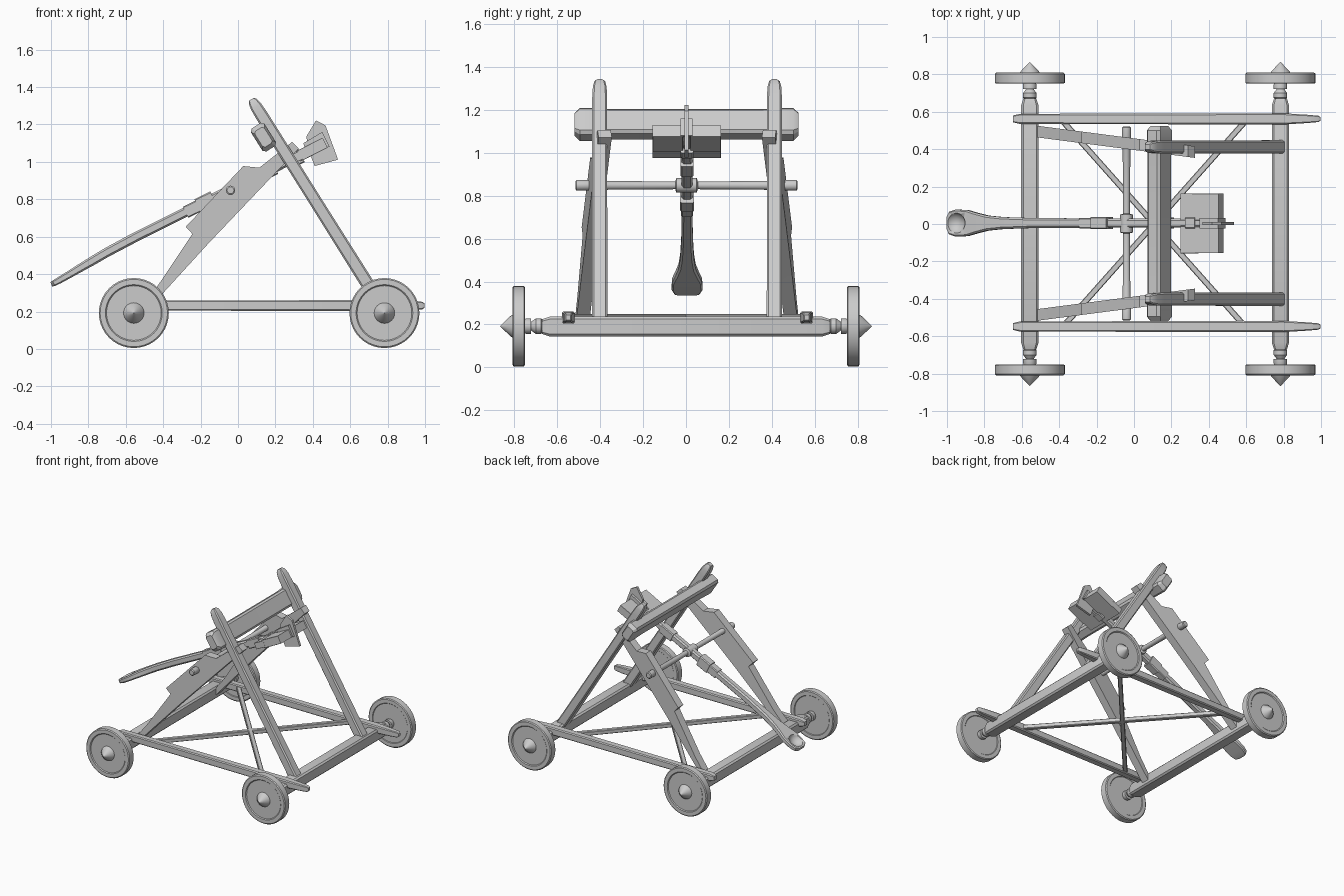
import bpy, bmesh, math
from mathutils import Vector, Matrix

if "Cube" in bpy.data.objects:
    bpy.data.objects.remove(bpy.data.objects["Cube"])


def finish(name, bm, smooth=30):
    bmesh.ops.recalc_face_normals(bm, faces=bm.faces)
    me = bpy.data.meshes.new(name)
    bm.to_mesh(me)
    bm.free()
    ob = bpy.data.objects.new(name, me)
    bpy.context.collection.objects.link(ob)
    bpy.context.view_layer.objects.active = ob
    ob.select_set(True)
    bpy.ops.object.shade_smooth_by_angle(angle=math.radians(smooth))
    ob.select_set(False)
    return ob


def skin(name, rings):
    bm = bmesh.new()
    vs = [[bm.verts.new(p) for p in r] for r in rings]
    n = len(rings[0])
    for a, b in zip(vs, vs[1:]):
        for i in range(n):
            bm.faces.new((a[i], a[(i + 1) % n], b[(i + 1) % n], b[i]))
    bm.faces.new(vs[0])
    bm.faces.new(vs[-1])
    return finish(name, bm)


def bar(name, stations, side=(0, 1, 0), ch=0.25):
    """Chamfered timber through stations (x, y, z, half width, half height)."""
    side = Vector(side)
    pts = [Vector(s[:3]) for s in stations]
    rings = []
    for i, s in enumerate(stations):
        t = (pts[min(i + 1, len(pts) - 1)] - pts[max(i - 1, 0)]).normalized()
        up = t.cross(side).normalized()
        w, h = s[3:]
        c = min(w, h) * ch
        oct8 = [(w, h - c), (w - c, h), (c - w, h), (-w, h - c),
                (-w, c - h), (c - w, -h), (w - c, -h), (w, c - h)]
        rings.append([pts[i] + side * u + up * v for u, v in oct8])
    return skin(name, rings)


def lathe_y(name, profile, centre, sgn=1, n=36):
    """Revolve (y, radius) profile about a y axis through centre (x, z)."""
    x, z = centre
    return skin(name, [[Vector((x + r * math.cos(k * math.tau / n), sgn * y,
                                z + r * math.sin(k * math.tau / n))) for k in range(n)]
                       for y, r in profile])


def prism(name, xz, ymid, half):
    """Extrude an xz outline in y; ymid(x) slants it sideways."""
    bm = bmesh.new()
    a, b = [[bm.verts.new((x, ymid(x) + o, z)) for x, z in xz] for o in (-half, half)]
    n = len(xz)
    for i in range(n):
        bm.faces.new((a[i], a[(i + 1) % n], b[(i + 1) % n], b[i]))
    bm.faces.new(a)
    bm.faces.new(b)
    return finish(name, bm)


# axle beams, stubs and wheels
WZ = 0.192
for end, x in (("rear", -0.557), ("front", 0.783)):
    bar(end + "_axle_beam", [(x, -.672, .19, .034, .034), (x, -.635, .19, .046, .046),
                             (x, .635, .19, .046, .046), (x, .672, .19, .034, .034)],
        side=(1, 0, 0))
    for sgn, s in ((-1, "right"), (1, "left")):
        lathe_y(f"{end}_{s}_axle_stub",
                [(.66, .02), (.675, .036), (.7, .036), (.722, .02), (.722, .036),
                 (.745, .036), (.76, .03)], (x, WZ), sgn, 20)
        lathe_y(f"{end}_{s}_wheel",
                [(.754, .02), (.754, .148), (.75, .152), (.75, .18), (.755, .187),
                 (.803, .187), (.809, .18), (.809, .152), (.803, .146), (.803, .055),
                 (.815, .05), (.866, .001)], (x, WZ), sgn, 40)

# side rails with tapered ends
for y, s in ((-.548, "right"), (.562, "left")):
    bar(s + "_side_rail", [(-.647, y, .232, .018, .016), (-.61, y, .232, .027, .027),
                           (.8, y, .232, .03, .029), (.93, y, .232, .022, .024),
                           (.985, y, .232, .017, .02), (.997, y, .232, .01, .012)])

# floor cross braces
for sgn, s in ((1, "a"), (-1, "b")):
    d = Vector((.96, sgn * 1.09, 0)).normalized()
    bar("cross_brace_" + s, [(-.39, -.56 * sgn, .232, .016, .016), (.6, .555 * sgn, .232, .016, .016)],
        side=(-d.y, d.x, 0))

# leaning front posts with rounded tops
foot, head = Vector((.785, 0, .2)), Vector((.072, 0, 1.335))
for y, s in ((-.402, "right"), (.412, "left")):
    st = []
    for t, w, h in ((0, .036, .036), (.5, .035, .034), (.92, .035, .034), (.965, .032, .032),
                    (.99, .025, .025), (1, .014, .015)):
        p = foot.lerp(head, t)
        st.append((p.x, y, p.z, w, h))
    bar(s + "_front_post", st)

# top stop beam, tilted along the posts
d = (head - foot).normalized()
bar("stop_beam", [(.136, y, 1.132, w, h) for y, w, h in
                  ((-.52, .05, .03), (-.495, .073, .043), (-.44, .073, .043), (-.36, .067, .041),
                   (.36, .067, .041), (.44, .073, .043), (.5, .073, .043), (.525, .05, .03))],
    side=d, ch=.35)

# rear struts: plank with a thicker block at the pivot
du, dn = Vector((.69, .725)), Vector((-.725, .69))
outline = [(-.23, .492), (.3, .503), (1.0, .503), (1.0, .553), (.78, .585), (.727, .653),
           (.28, .652), (.277, .6), (-.07, .54), (-.23, .528)]
xz = [tuple(du * s + dn * o) for s, o in outline]
for sgn, s in ((-1, "right"), (1, "left")):
    prism(s + "_rear_strut", xz, lambda x, g=sgn: g * (.495 - (x + .555) * .13) + .004, .031)

# pivot rod
lathe_y("pivot_rod", [(-.515, .018), (-.51, .025), (-.45, .025), (-.44, .021), (-.05, .018),
                      (-.045, .034), (.05, .034), (.055, .018), (.44, .021), (.45, .025),
                      (.515, .025), (.52, .018)], (-.04, .848), 1, 20)

# throwing arm with spoon end
A = .005
arm = bar("throwing_arm", [(-.998, A, .345, .035, .012), (-.985, A, .351, .06, .016),
                           (-.95, A, .37, .072, .018), (-.89, A, .405, .07, .02),
                           (-.84, A, .435, .055, .022), (-.78, A, .47, .04, .024),
                           (-.7, A, .517, .032, .025), (-.55, A, .597, .027, .026),
                           (-.26, A, .742, .025, .026), (-.04, A, .85, .025, .027),
                           (.2, A, .97, .025, .025), (.475, A, 1.108, .02, .022)], ch=.4)
bm = bmesh.new()
bmesh.ops.create_uvsphere(bm, u_segments=28, v_segments=20, radius=.06,
                          matrix=Matrix.Translation((-.963, A, .414)))
cutter = finish("bowl_cutter", bm)
cutter.hide_render = True
cutter.hide_viewport = True
mod = arm.modifiers.new("bowl", 'BOOLEAN')
mod.operation = 'DIFFERENCE'
mod.solver = 'EXACT'
mod.object = cutter

# bindings along the arm
for i, (x0, x1, w, h) in enumerate(((-.28, -.2, .028, .033), (-.215, -.13, .033, .042),
                                    (.1, .2, .03, .034), (.29, .34, .03, .04))):
    z = lambda x: .868 + x * .49
    bar(f"arm_binding_{i + 1}", [(x0, A, z(x0), w, h), (x1, A, z(x1), w, h)], ch=.2)

# flat tail blocks either side of the arm
t, n = Vector((.89, 0, .454)), Vector((-.454, 0, .89))
c = Vector((.362, 0, 1.05))
for y, s in ((-.085, "right"), (.091, "left")):
    for part, l0, l1, w, h in (("inner", -.116, -.03, .072, .024), ("outer", -.045, .116, .071, .03)):
        p, q = c + t * l0, c + t * l1
        bar(f"{s}_tail_block_{part}", [(p.x, y, p.z, w, h), (q.x, y, q.z, w, h)], ch=.05)

# upright tail fin
prism("tail_fin", [(.365, 1.135), (.417, 1.222), (.468, 1.195), (.535, 1.012), (.41, .978),
                   (.385, 1.04)], lambda x: .003, .009)
prism("tail_core", [(.36, 1.06), (.35, 1.1), (.45, 1.16), (.49, 1.08)], lambda x: .003, .028)
